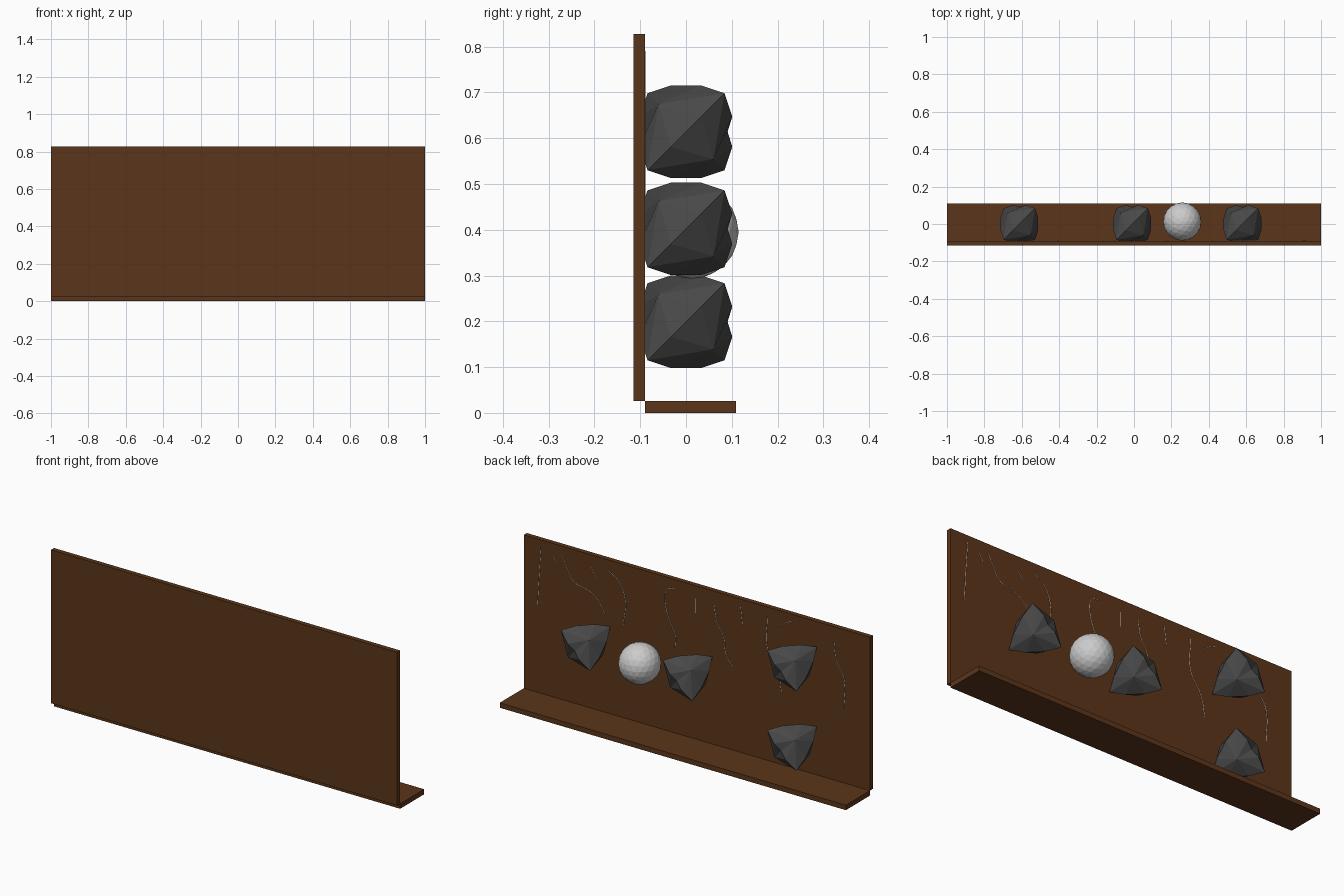
import bpy, bmesh
from mathutils import Vector

if "Cube" in bpy.data.objects:
    bpy.data.objects.remove(bpy.data.objects["Cube"])


def material(name, rgb):
    m = bpy.data.materials.new(name)
    m.diffuse_color = (*rgb, 1)
    m.use_nodes = True
    m.node_tree.nodes["Principled BSDF"].inputs["Base Color"].default_value = m.diffuse_color
    return m


wood = material("wood", (0.105, 0.036, 0.010))
stone = material("stone", (0.065, 0.065, 0.065))


def box(name, lo, hi, mat):
    lo, hi = Vector(lo), Vector(hi)
    bpy.ops.mesh.primitive_cube_add(size=1, location=(lo + hi) / 2)
    ob = bpy.context.object
    ob.name = name
    ob.scale = hi - lo
    ob.data.materials.append(mat)


# Wall board and ledge
box("wall_board", (-1, -0.115, 0.026), (1, -0.09, 0.827), wood)
box("ledge", (-1, -0.09, 0), (1, 0.109, 0.026), wood)


# Boulder: a rounded tetrahedron with blunt, nicked edges
def boulder_mesh():
    bm = bmesh.new()
    signs = [(a, b, c) for a in (-1, 1) for b in (-1, 1) for c in (-1, 1)]
    for s in signs:
        k = 0.084 if s[0] * s[1] * s[2] > 0 else 0.060
        bm.verts.new(Vector(s) * k)
    for axis in range(3):
        for s in (-1, 1):
            for t in (-1, 1):
                p = [0, 0, 0]
                p[axis] = 0.101 * s
                p[(axis + 1) % 3] = 0.033 * t
                p[(axis + 2) % 3] = 0.033 * t * s
                bm.verts.new(p)
    bmesh.ops.convex_hull(bm, input=bm.verts[:])
    # nick in the middle of the front and rear edges
    edges = [e for e in bm.edges if all(abs(v.co.y) > 0.1 for v in e.verts)
             and e.verts[0].co.y * e.verts[1].co.y > 0]
    bmesh.ops.subdivide_edges(bm, edges=edges, cuts=1)
    for v in bm.verts:
        if abs(v.co.y) > 0.1 and abs(v.co.x) < 0.01:
            v.co.y *= 0.9
    bmesh.ops.triangulate(bm, faces=bm.faces[:])
    bmesh.ops.recalc_face_normals(bm, faces=bm.faces[:])
    me = bpy.data.meshes.new("boulder")
    bm.to_mesh(me)
    bm.free()
    me.materials.append(stone)
    return me


rock = boulder_mesh()
for i, (x, z) in enumerate([(-0.613, 0.614), (-0.613, 0.199),
                            (-0.01, 0.402), (0.58, 0.402)]):
    ob = bpy.data.objects.new(f"boulder_{i + 1}", rock)
    ob.location = (x, 0, z)
    bpy.context.collection.objects.link(ob)

# Pale faceted ball
bpy.ops.mesh.primitive_ico_sphere_add(subdivisions=3, radius=0.102,
                                      location=(0.258, 0.013, 0.395))
bpy.context.object.name = "ball"

# Hairline cracks drawn on the board as (x, z) paths
cracks = [
    [(.90, .79), (.91, .65), (.92, .48)],
    [(.83, .76), (.81, .72)],
    [(.78, .78), (.75, .72), (.71, .66), (.62, .635), (.57, .60), (.53, .54)],
    [(.61, .76), (.575, .71)],
    [(.51, .77), (.45, .73), (.415, .65), (.425, .51)],
    [(.126, .778), (.172, .765), (.184, .71), (.16, .61), (.126, .54), (.126, .465)],
    [(.006, .76), (.006, .685)],
    [(-.10, .755), (-.115, .675), (-.155, .60), (-.167, .52), (-.207, .46)],
    [(-.253, .79), (-.264, .694)],
    [(-.408, .774), (-.408, .61), (-.47, .50), (-.49, .40)],
    [(-.477, .745), (-.51, .77), (-.55, .79)],
    [(-.793, .746), (-.805, .66), (-.85, .57), (-.85, .41)],
]
cu = bpy.data.curves.new("cracks", "CURVE")
cu.dimensions = "3D"
cu.bevel_depth = 0.0015
cu.bevel_resolution = 0
cu.resolution_u = 6
for path in cracks:
    sp = cu.splines.new("BEZIER")
    sp.bezier_points.add(len(path) - 1)
    for bp, (x, z) in zip(sp.bezier_points, path):
        bp.co = (x, -0.09, z)
        bp.handle_left_type = bp.handle_right_type = "AUTO"
bpy.context.collection.objects.link(bpy.data.objects.new("wall_cracks", cu))
